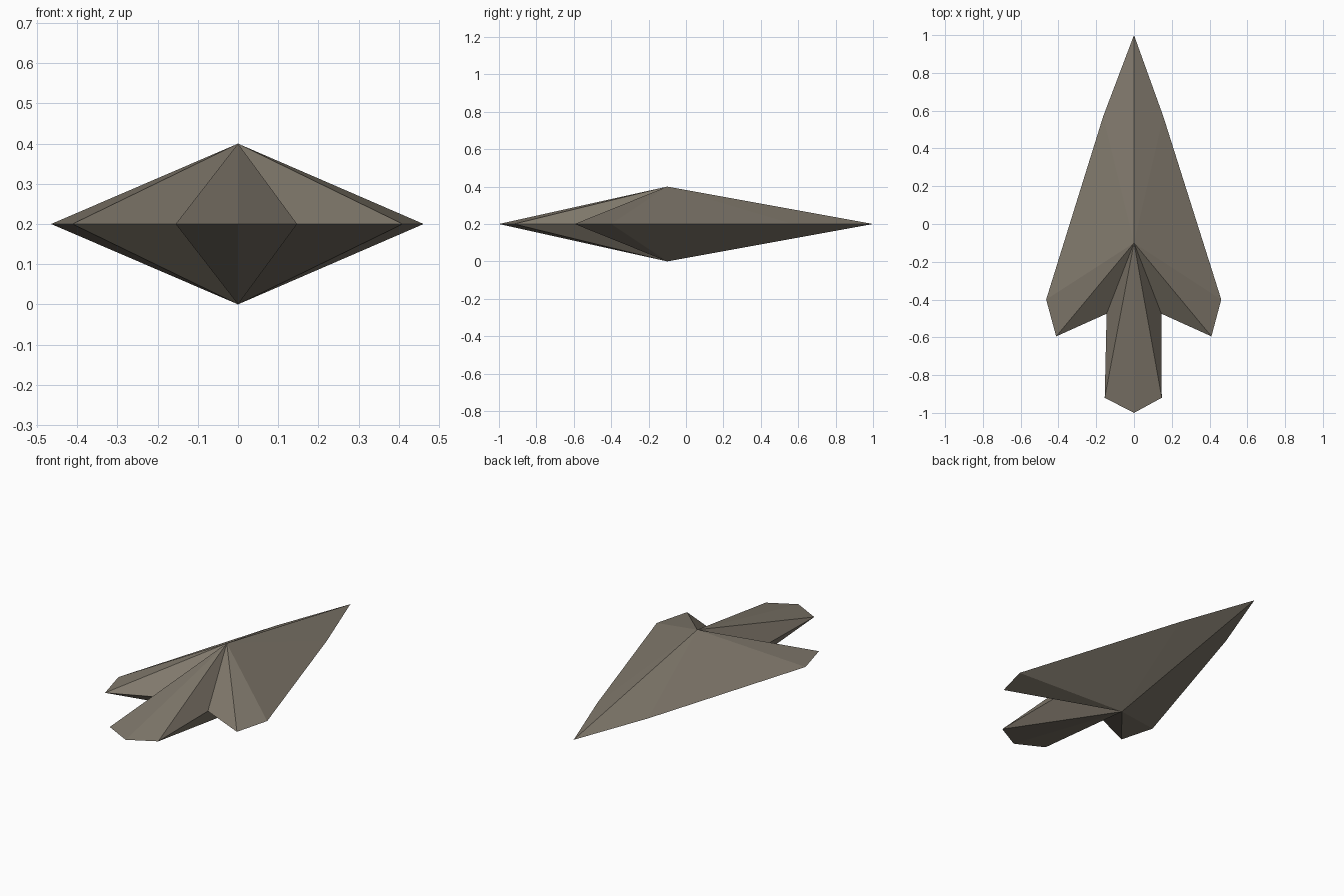
import bpy
import bmesh

cube = bpy.data.objects.get("Cube")
if cube:
    bpy.data.objects.remove(cube)

# Single stone colour
stone = bpy.data.materials.new("warm_grey_stone")
stone.use_nodes = True
colour = (0.215, 0.188, 0.148, 1)
stone.diffuse_color = colour
stone.node_tree.nodes["Principled BSDF"].inputs["Base Color"].default_value = colour

# Flat rim of the arrowhead: tip, left side, tail point, then right side
TIP, TAIL = (0, 1), (0, -1)
LEFT = [(0.155, 0.57), (0.462, -0.4), (0.41, -0.595), (0.145, -0.475), (0.147, -0.92)]
RIGHT = [(-0.163, 0.57), (-0.465, -0.4), (-0.412, -0.595), (-0.145, -0.475), (-0.155, -0.92)]
RIM_Z, PEAK_Y, HEIGHT = 0.2, -0.1, 0.4

# Faceted body: the rim fans up to one peak and down to another
bm = bmesh.new()
rim = [bm.verts.new((x, y, RIM_Z)) for x, y in [TIP, *LEFT, TAIL, *reversed(RIGHT)]]
for z in (0, HEIGHT):
    peak = bm.verts.new((0, PEAK_Y, z))
    for a, b in zip(rim, rim[1:] + rim[:1]):
        bm.faces.new((a, b, peak))
bmesh.ops.recalc_face_normals(bm, faces=bm.faces)

mesh = bpy.data.meshes.new("arrowhead")
bm.to_mesh(mesh)
bm.free()
mesh.materials.append(stone)
arrowhead = bpy.data.objects.new("arrowhead", mesh)
bpy.context.collection.objects.link(arrowhead)
